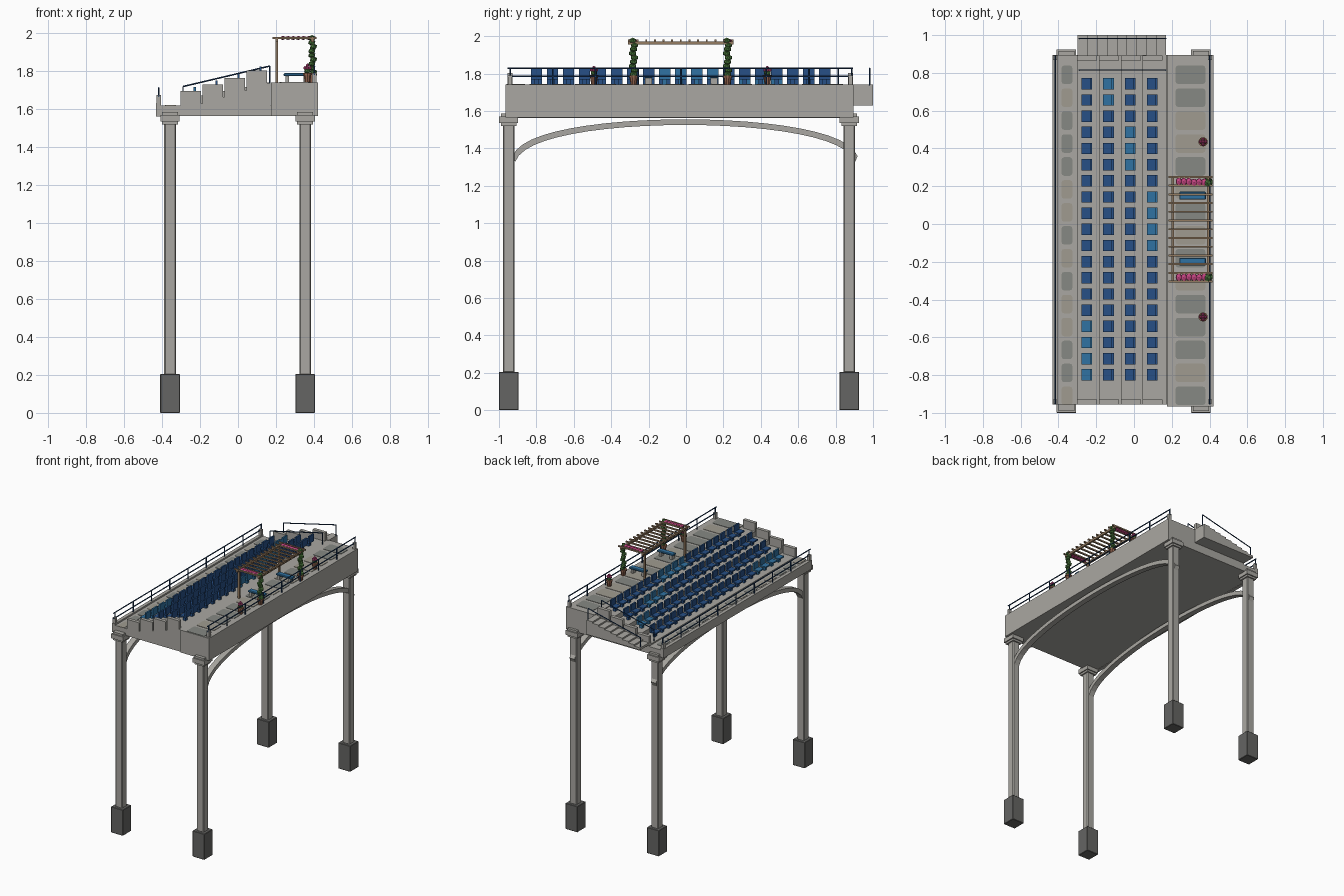
import bpy, bmesh, math, random
from mathutils import Vector, Matrix

if "Cube" in bpy.data.objects:
    bpy.data.objects.remove(bpy.data.objects["Cube"])
random.seed(4)

def material(name, c):
    m = bpy.data.materials.new(name)
    m.diffuse_color = (*c, 1)
    m.use_nodes = True
    m.node_tree.nodes["Principled BSDF"].inputs["Base Color"].default_value = m.diffuse_color
    return m

DARK = material("dark_stone", (.13, .13, .125))
CONC = material("concrete", (.40, .39, .36))
NAVY = material("navy", (.02, .08, .24))
BLUE = material("light_blue", (.03, .17, .36))
RAIL = material("rail_blue", (.01, .04, .12))
WOOD = material("wood", (.30, .20, .12))
GREEN = material("leaf", (.06, .17, .04))
PINK = material("flower", (.55, .06, .22))
CLAY = material("clay", (.30, .13, .08))
TILE_A = material("tile_grey", (.24, .25, .23))
TILE_B = material("tile_tan", (.35, .33, .28))

def finish(name, bm, mat):
    bmesh.ops.recalc_face_normals(bm, faces=bm.faces)
    me = bpy.data.meshes.new(name)
    bm.to_mesh(me)
    bm.free()
    ob = bpy.data.objects.new(name, me)
    bpy.context.collection.objects.link(ob)
    if mat:
        me.materials.append(mat)
    return ob

def add_box(bm, x0, x1, y0, y1, z0, z1):
    m = Matrix.Translation(((x0+x1)/2, (y0+y1)/2, (z0+z1)/2)) @ Matrix.Diagonal((x1-x0, y1-y0, z1-z0, 1))
    bmesh.ops.create_cube(bm, size=1, matrix=m)

def boxes(name, items, mat=CONC, bevel=0):
    bm = bmesh.new()
    for b in items:
        add_box(bm, *b)
    ob = finish(name, bm, mat)
    if bevel:
        md = ob.modifiers.new("bevel", 'BEVEL')
        md.width, md.segments = bevel, 1
    return ob

def rods(name, segs, r, mat, sides=6):
    bm = bmesh.new()
    for a, b in segs:
        a, b = Vector(a), Vector(b)
        q = (b-a).to_track_quat('Z', 'Y').to_matrix().to_4x4()
        bmesh.ops.create_cone(bm, cap_ends=True, segments=sides, radius1=r, radius2=r,
                              depth=(b-a).length, matrix=Matrix.Translation((a+b)/2) @ q)
    return finish(name, bm, mat)

def blobs(name, items, mat):
    bm = bmesh.new()
    for c, s in items:
        bmesh.ops.create_icosphere(bm, subdivisions=1, radius=1,
            matrix=Matrix.Translation(c) @ Matrix.Diagonal((*s, 1)))
    return finish(name, bm, mat)

def extrude_profile(name, pts, axis, a, b, mat=CONC):
    # pts are (x, z) when axis is y, or (y, z) when axis is x
    bm = bmesh.new()
    put = (lambda p, t: (p[0], t, p[1])) if axis == 'y' else (lambda p, t: (t, p[0], p[1]))
    f = bm.faces.new([bm.verts.new(put(p, a)) for p in pts])
    r = bmesh.ops.extrude_face_region(bm, geom=[f])
    bmesh.ops.translate(bm, verts=[v for v in r['geom'] if isinstance(v, bmesh.types.BMVert)],
                        vec=(0, b-a, 0) if axis == 'y' else (b-a, 0, 0))
    return finish(name, bm, mat)

# Columns: footing, shaft, two-part capital
COLX, COLY = (-.358, .354), (-.948, .873)
for cx in COLX:
    for cy in COLY:
        def sq(h, z0, z1):
            return (cx-h, cx+h, cy-h, cy+h, z0, z1)
        boxes("footing", [sq(.052, 0, .205)], DARK, .003)
        boxes("column", [sq(.031, .2, 1.53)], CONC, .006)
        boxes("capital", [sq(.042, 1.52, 1.585), sq(.051, 1.535, 1.57)], CONC)

# Arched braces along both long sides
for cx in COLX:
    top, bot = [], []
    for i in range(25):
        t = math.pi * (.04 + .92*i/24)
        y = -.93*math.cos(t)
        z = 1.305 + .25*math.sin(t)**.75
        top.append((y - .005, z))
        bot.append((y*.985 - .005, z-.03))
    extrude_profile("arch_brace", top + bot[::-1], 'x', cx-.022, cx+.022)

# Deck, raised terrace and seating tiers as one stepped section
TIER_X = [-.302, -.186, -.07, .046, .172]
TIER_Z = [1.63, 1.665, 1.70, 1.738]
boxes("deck_slab", [(-.43, .42, -.955, .895, 1.565, 1.62)])
boxes("terrace", [(.174, .422, -.965, .895, 1.565, 1.742)])
prof = [(TIER_X[0], 1.6)]
for i in range(4):
    prof += [(TIER_X[i], TIER_Z[i]), (TIER_X[i+1], TIER_Z[i])]
prof.append((.172, 1.6))
extrude_profile("seating_tiers", prof, 'y', -.955, .895)
boxes("tier_end_wall", [(TIER_X[i], TIER_X[i]+.106, y, y+.027, TIER_Z[i]-.02, TIER_Z[i]+.066)
                        for i in range(4) for y in (-.955, .866)])
boxes("edge_kerb", [(-.432, -.405, -.955, .895, 1.562, 1.632)])

# Back stair
n = 9
w = .47/n
stair = [(-.3, 1.63)]
for i in range(n):
    z = 1.648 + i*.0118
    stair += [(-.3+w*i, z), (-.3+w*(i+1), z)]
stair.append((.17, 1.63))
extrude_profile("back_stair", stair, 'y', .89, 1.0)
for y in (.815, .982):
    rods("stair_handrail", [((-.29, y, 1.72), (.168, y, 1.828)), ((-.29, y, 1.63), (-.29, y, 1.72)),
                            ((.168, y, 1.735), (.168, y, 1.828))], .004, RAIL)

# Side railings with end posts
for x, z in ((-.418, 1.625), (.402, 1.74)):
    segs = [((x, -.955, z+h), (x, .893, z+h)) for h in (.045, .088)]
    segs += [((x, -.94+i*.2283, z), (x, -.94+i*.2283, z+.088)) for i in range(9)]
    rods("side_railing", segs, .0045, RAIL)
    boxes("railing_end_post", [(x-.011, x+.011, y-.011, y+.011, z, z+.05) for y in (-.94, .88)])

# Seats: pan, back and leg, shared meshes in two blues
def seat_mesh(mat):
    ob = boxes("seat", [(-.028, .026, -.03, .03, .03, .041), (.016, .028, -.03, .03, .035, .088),
                        (-.008, .012, -.012, .012, 0, .032)], mat)
    me = ob.data
    bpy.data.objects.remove(ob)
    return me

meshes = [seat_mesh(NAVY), seat_mesh(BLUE)]
light = [(15, 16, 17, 18), (0, 1), (3, 4, 5), (7, 8, 9, 10)]
for c, x in enumerate((-.25, -.135, -.019, .097)):
    for r in range(19):
        ob = bpy.data.objects.new("seat", meshes[r in light[c]])
        ob.location = (x, .742-.0856*r, TIER_Z[c])
        bpy.context.collection.objects.link(ob)

# Paving stones with clipped corners
def pavers(x0, x1, z, hy):
    for mat in (TILE_A, TILE_B):
        items = []
        for i in range(15):
            if (mat is TILE_B) == (random.Random(i*7+int(x0*100)).random() < .35):
                y = .79-.1214*i
                items.append((x0, x1, y-hy, y+hy, z-.002, z+.003))
        if items:
            ob = boxes("paving_stone", items, mat)
            bm = bmesh.new()
            bm.from_mesh(ob.data)
            ed = [e for e in bm.edges if abs(e.verts[0].co.z-e.verts[1].co.z) > .002]
            bmesh.ops.bevel(bm, geom=ed, offset=.014, segments=2, affect='EDGES', profile=.5)
            bm.to_mesh(ob.data)
            bm.free()

pavers(.22, .378, 1.742, .049)
pavers(-.384, -.326, 1.62, .049)

# Benches under the pergola
for y in (.15, -.2):
    boxes("bench_base", [(x, x+.02, y-.018, y+.018, 1.742, 1.777) for x in (.25, .345)])
    boxes("bench_seat", [(.24, .38, y-.021, y+.021, 1.775, 1.79)], BLUE, .004)

# Pergola frame and slats
PY = (-.28, .222)
boxes("pergola_post", [(x-.007, x+.007, y-.007, y+.007, 1.742, 1.965) for x in (.205, .393) for y in PY], WOOD)
boxes("pergola_beam", [(x-.007, x+.007, -.31, .255, 1.955, 1.972) for x in (.205, .393)], WOOD)
boxes("pergola_slat", [(.183, .415, -.305+i*.0462-.005, -.305+i*.0462+.005, 1.97, 1.981) for i in range(13)], WOOD)

# Climbing plants and blossom
for y in PY:
    blobs("climbing_vine", [((.392+.006*math.cos(i*2.1), y+.006*math.sin(i*2.1), 1.795+i*.0225),
                             (.021, .022, .017)) for i in range(9)], GREEN)
    blobs("blossom", [((.237+i*.027, y+random.uniform(-.004, .004), 1.976), (.018, .023, .011))
                      for i in range(6)], PINK)

# Flower pots
def pot(x, y, r, h):
    bm = bmesh.new()
    bmesh.ops.create_cone(bm, cap_ends=True, segments=10, radius1=r*.68, radius2=r, depth=h,
                          matrix=Matrix.Translation((x, y, 1.742+h/2)))
    bmesh.ops.create_cone(bm, cap_ends=True, segments=10, radius1=r*1.13, radius2=r*1.13, depth=.01,
                          matrix=Matrix.Translation((x, y, 1.742+h)))
    finish("flower_pot", bm, CLAY)

for y in PY:
    pot(.392, y, .023, .042)
for y in (.435, -.492):
    pot(.366, y, .022, .045)
    blobs("pot_foliage", [((.366, y, 1.803), (.02, .02, .018))], GREEN)
    blobs("pot_flower", [((.366+.013*math.cos(a), y+.013*math.sin(a), 1.818), (.01, .01, .01))
                         for a in (0, 1.57, 3.14, 4.71)] + [((.366, y, 1.83), (.01, .01, .012))], PINK)
